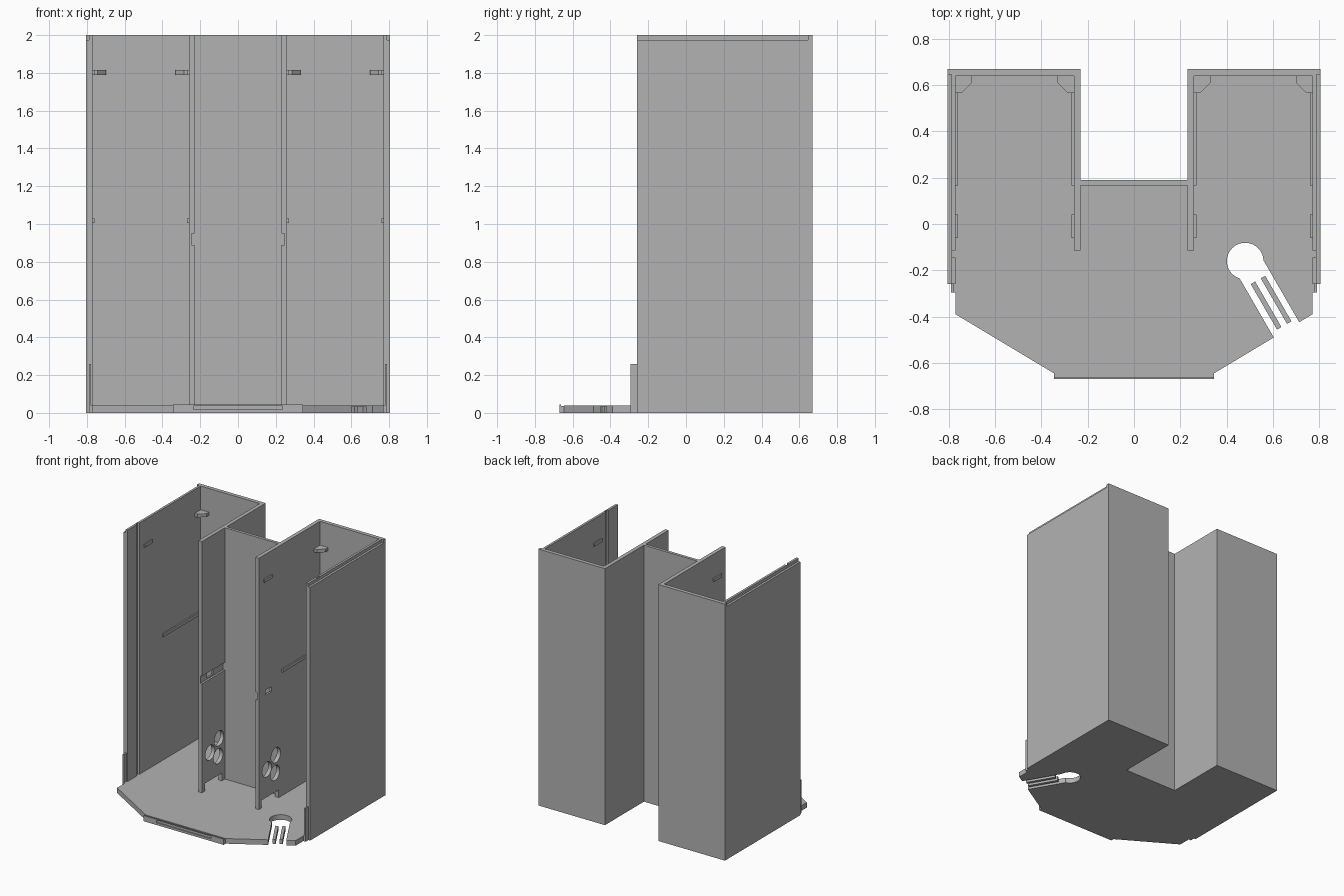
import bpy
import bmesh
from math import sin, cos, pi, radians
from mathutils import Vector

cube = bpy.data.objects.get("Cube")
if cube:
    bpy.data.objects.remove(cube, do_unlink=True)

grey = bpy.data.materials.new("plain grey")
grey.use_nodes = True
GREY = (0.45, 0.45, 0.45, 1)
grey.diffuse_color = GREY
grey.node_tree.nodes["Principled BSDF"].inputs["Base Color"].default_value = GREY


def prism(name, profile, low, high, axis="z", side=1):
    """Extrude a flat profile along z (points x, y) or along x (points y, z)."""
    bm = bmesh.new()
    if axis == "z":
        pts = [Vector((side * a, b, low)) for a, b in profile]
        step = Vector((0, 0, high - low))
    else:
        pts = [Vector((side * low, a, b)) for a, b in profile]
        step = Vector((side * (high - low), 0, 0))
    face = bm.faces.new([bm.verts.new(p) for p in pts])
    ext = bmesh.ops.extrude_face_region(bm, geom=[face])
    bmesh.ops.translate(bm, vec=step, verts=[v for v in ext["geom"] if isinstance(v, bmesh.types.BMVert)])
    bmesh.ops.recalc_face_normals(bm, faces=bm.faces)
    mesh = bpy.data.meshes.new(name)
    bm.to_mesh(mesh)
    bm.free()
    mesh.materials.append(grey)
    obj = bpy.data.objects.new(name, mesh)
    bpy.context.collection.objects.link(obj)
    return obj


def rect(a0, a1, b0, b1):
    return [(a0, b0), (a1, b0), (a1, b1), (a0, b1)]


def box(name, x, y, z, side=1):
    return prism(name, rect(*x, *y), *z, side=side)


def circle(a, b, r, n=32):
    return [(a + r * cos(2 * pi * i / n), b + r * sin(2 * pi * i / n)) for i in range(n)]


def cut(obj, cutters):
    """Subtract the cutters, bake the result and remove the cutters."""
    for c in cutters:
        mod = obj.modifiers.new("cut", "BOOLEAN")
        mod.operation, mod.solver, mod.object = "DIFFERENCE", "EXACT", c
    bpy.context.view_layer.update()
    graph = bpy.context.evaluated_depsgraph_get()
    baked = bpy.data.meshes.new_from_object(obj.evaluated_get(graph))
    obj.modifiers.clear()
    obj.data = baked
    for c in cutters:
        bpy.data.objects.remove(c, do_unlink=True)


# Base plate: U shape at the back, bevelled corners at the front
half = [(0.345, -0.645), (0.77, -0.39), (0.77, -0.26), (0.805, -0.26),
        (0.805, 0.67), (0.23, 0.67), (0.23, 0.19)]
base = prism("base_plate", half + [(-x, y) for x, y in reversed(half)], 0, 0.04)

# Keyhole opening running out through the bevelled corner
centre = Vector((0.48, -0.16))
out = Vector((sin(radians(30)), -cos(radians(30))))
across = Vector((-out.y, out.x))


def slanted(along0, along1, across0, across1):
    return [centre + out * a + across * c
            for a, c in rect(along0, along1, across0, across1)]


cut(base, [prism("round_cutter", circle(*centre, 0.079), -0.1, 0.1),
           prism("slot_cutter", slanted(0, 0.6, -0.058, 0.07), -0.1, 0.1)])

# Two loose fingers inside the keyhole
for name, offset in (("outer_finger", 0.032), ("inner_finger", -0.018)):
    prism(name, slanted(0.098, 0.325, offset - 0.011, offset + 0.011), 0.0, 0.035)

# Front edge strip with raised ends and a recessed slot in the middle
strip = box("front_strip", (-0.345, 0.345), (-0.662, -0.645), (0, 0.037))
box("front_strip_foot", (-0.235, 0.235), (-0.67, -0.662), (0, 0.018))
box("front_strip_lip", (-0.235, 0.235), (-0.67, -0.662), (0.037, 0.045))
for side, label in ((1, "left"), (-1, "right")):
    box(label + "_strip_end", (0.235, 0.345), (-0.67, -0.662), (0, 0.045), side)

# Recessed panel between the two bays
box("centre_back_panel", (-0.23, 0.23), (0.167, 0.19), (0.04, 2))

for side, label in ((1, "left"), (-1, "right")):
    # Outer wall with a vertical panel groove and a stepped top edge
    inner = [(0.77, 0.64), (0.77, -0.115), (0.785, -0.115),
             (0.785, -0.145), (0.77, -0.145), (0.77, -0.26)]
    wall = prism(label + "_outer_wall", inner + [(0.805, -0.26), (0.805, 0.64)], 0.04, 2, side=side)
    back = box(label + "_back_wall", (0.23, 0.805), (0.64, 0.67), (0.04, 2), side)
    for part in (wall, back):
        cut(part, [box("step_cutter", (0.788, 0.9), (-0.4, 0.645), (1.975, 2.1), side)])

    # Inner wall: notched foot, three round holes, a groove and a small window
    shape = [(-0.115, 0.04), (-0.08, 0.04), (-0.08, 0.1), (0.13, 0.1),
             (0.13, 0.04), (0.64, 0.04), (0.64, 2), (-0.115, 2)]
    inner_wall = prism(label + "_inner_wall", shape, 0.23, 0.26, "x", side)
    cutters = [prism("hole_cutter", circle(y, z, 0.058), 0.2, 0.3, "x", side)
               for y, z in ((0.095, 0.385), (-0.015, 0.315), (0.085, 0.25))]
    cutters.append(box("groove_cutter", (0.2, 0.245), (-0.2, 0.167), (0.89, 0.95), side))
    cutters.append(box("window_cutter", (0.2, 0.3), (-0.03, 0.04), (0.9, 0.94), side))
    cut(inner_wall, cutters)

    # Shelf ribs, stop tabs and corner brackets on both walls of the bay
    for kind, x, inward in (("outer", 0.77, -1), ("inner", 0.26, 1)):
        tip = x + inward * 0.01
        box(f"{label}_{kind}_rib", (x, tip), (0.167, 0.64), (1.005, 1.03), side)
        box(f"{label}_{kind}_tab", (x, tip), (-0.06, 0.04), (1.79, 1.815), side)
        bracket = [(0, 0.64), (0, 0.565), (0.025, 0.565), (0.07, 0.61), (0.07, 0.64)]
        prism(f"{label}_{kind}_bracket", [(x + inward * a, b) for a, b in bracket],
              1.79, 1.815, side=side)

    # Locating tab ahead of the outer wall
    box(label + "_locating_tab", (0.778, 0.79), (-0.295, -0.26), (0, 0.26), side)
    box(label + "_tab_foot", (0.76, 0.79), (-0.295, -0.26), (0, 0.04), side)
